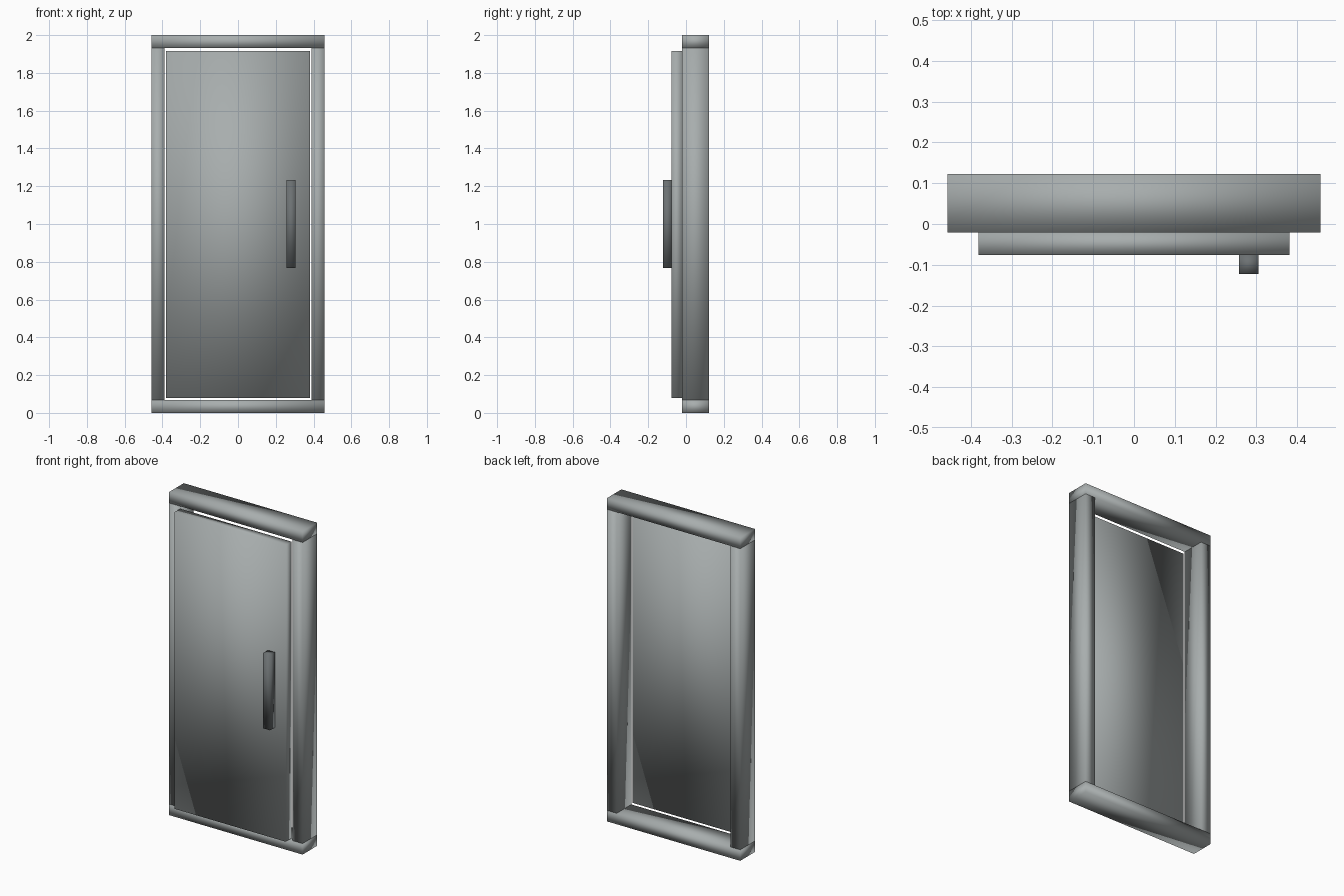
import bpy
import bmesh
from mathutils import Matrix, Vector

cube = bpy.data.objects.get("Cube")
if cube:
    bpy.data.objects.remove(cube, do_unlink=True)


def make_material(name, rgb):
    mat = bpy.data.materials.new(name)
    mat.use_nodes = True
    color = (*rgb, 1.0)
    mat.diffuse_color = color
    mat.node_tree.nodes["Principled BSDF"].inputs["Base Color"].default_value = color
    return mat


def make_box(name, low, high, mat):
    """Softly shaded box between two opposite corners."""
    low, high = Vector(low), Vector(high)
    bm = bmesh.new()
    bmesh.ops.create_cube(bm, size=1.0)
    bm.transform(Matrix.Translation((low + high) / 2) @ Matrix.Diagonal((*(high - low), 1.0)))
    for face in bm.faces:
        face.smooth = True
    mesh = bpy.data.meshes.new(name)
    bm.to_mesh(mesh)
    bm.free()
    mesh.materials.append(mat)
    obj = bpy.data.objects.new(name, mesh)
    bpy.context.collection.objects.link(obj)
    return obj


metal = make_material("grey metal", (0.39, 0.42, 0.42))
dark = make_material("dark grey metal", (0.15, 0.165, 0.17))

half_width, height, bar = 0.457, 2.0, 0.068
front, back = -0.021, 0.122

# Frame rails run the full width, posts stand between them
for name, z in (("bottom_rail", 0.0), ("top_rail", height - bar)):
    make_box(name, (-half_width, front, z), (half_width, back, z + bar), metal)
for name, x in (("right_post", -half_width), ("left_post", half_width - bar)):
    make_box(name, (x, front, bar), (x + bar, back, height - bar), metal)

# Door panel hangs in front of the frame
panel_front = -0.076
make_box("door_panel", (-0.381, panel_front, 0.08), (0.381, front, 1.917), metal)

# Upright pull handle
make_box("handle", (0.258, -0.122, 0.767), (0.305, panel_front, 1.233), dark)
